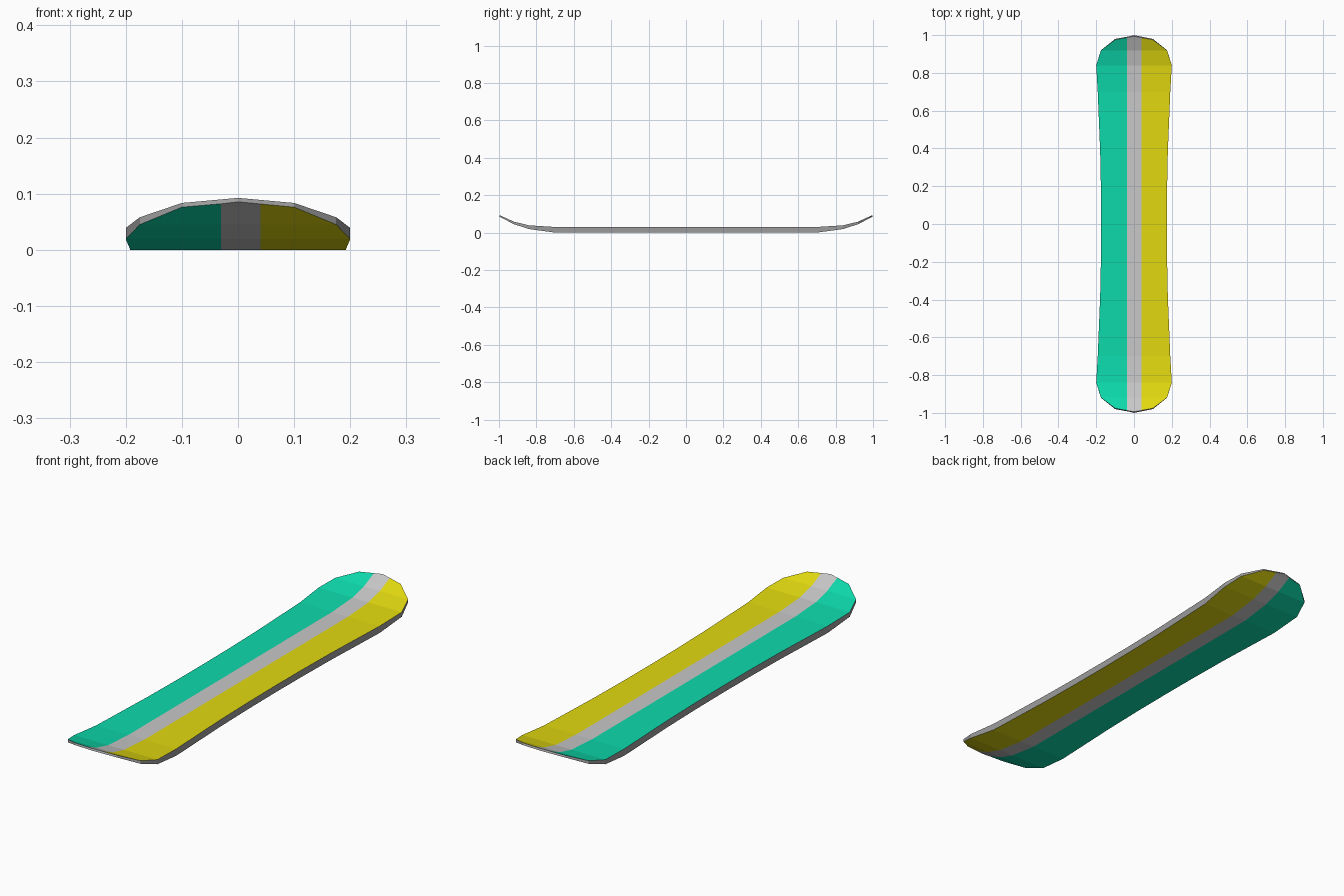
import bpy, bmesh

if "Cube" in bpy.data.objects:
    bpy.data.objects.remove(bpy.data.objects["Cube"])

# Half outline: y, half width, underside height, thickness
STATIONS = [(0, 0.174, 0, 0.03), (0.18, 0.175, 0, 0.03), (0.38, 0.179, 0, 0.03),
            (0.7, 0.192, 0, 0.03), (0.84, 0.2, 0.019, 0.02), (0.92, 0.175, 0.045, 0.013),
            (0.98, 0.1, 0.076, 0.0075), (1.0, 0.0, 0.0855, 0.007)]
STRIPE = (-0.037, 0.04)


def profile(y):
    """Underside height and thickness at a distance from the middle."""
    y = min(abs(y), 1.0)
    for a, b in zip(STATIONS, STATIONS[1:]):
        if y <= b[0] + 1e-6:
            t = (y - a[0]) / (b[0] - a[0])
            return a[2] + t * (b[2] - a[2]), a[3] + t * (b[3] - a[3])


def material(name, rgb):
    m = bpy.data.materials.new(name)
    m.diffuse_color = (*rgb, 1)
    m.use_nodes = True
    m.node_tree.nodes["Principled BSDF"].inputs["Base Color"].default_value = m.diffuse_color
    return m


# Flat outline of the deck, mirrored to all four quarters
quarter = [(s[1], s[0]) for s in STATIONS]
right = [(x, -y) for x, y in reversed(quarter[1:])] + quarter
left = [(-x, -y) for x, y in right[1:-1]]
bm = bmesh.new()
bm.faces.new([bm.verts.new((x, y, 0)) for x, y in right + left])

# Cut along the stripe borders and across each bend
cuts = [((x, 0, 0), (1, 0, 0)) for x in STRIPE]
cuts += [((0, sgn * s[0], 0), (0, 1, 0)) for s in STATIONS[:-1] for sgn in (-1, 1)]
for co, no in cuts:
    bmesh.ops.bisect_plane(bm, geom=bm.verts[:] + bm.edges[:] + bm.faces[:],
                           plane_co=co, plane_no=no, dist=1e-5)

# Thicken, then bend nose and tail upward
under = bm.verts[:]
ext = bmesh.ops.extrude_face_region(bm, geom=bm.faces[:], use_keep_orig=True)
upper = [v for v in ext["geom"] if isinstance(v, bmesh.types.BMVert)]
for v in upper:
    low, thick = profile(v.co.y)
    v.co.z = low + thick
    if abs(v.co.y) > 0.9:
        v.co.y *= 1 - 0.006 * (abs(v.co.y) - 0.9) / 0.1
for v in under:
    v.co.z = profile(v.co.y)[0]
    if abs(v.co.x - STRIPE[0]) < 1e-4:
        v.co.x = -0.03
bmesh.ops.recalc_face_normals(bm, faces=bm.faces[:])

# Colours: edge wall, then left / stripe / right on deck and base
upper_set, under_set = set(upper), set(under)
for f in bm.faces:
    x = f.calc_center_median().x
    if any(v in upper_set for v in f.verts) and any(v in under_set for v in f.verts):
        f.material_index = 3
    elif x < -0.034:
        f.material_index = 0
    elif x > 0.0401:
        f.material_index = 1
    else:
        f.material_index = 2

mesh = bpy.data.meshes.new("snowboard_deck")
bm.to_mesh(mesh)
bm.free()
for name, rgb in (("teal", (0.004, 0.70, 0.41)), ("yellow", (0.76, 0.70, 0.005)),
                  ("light grey stripe", (0.58, 0.58, 0.58)), ("edge grey", (0.33, 0.33, 0.33))):
    mesh.materials.append(material(name, rgb))
deck = bpy.data.objects.new("snowboard_deck", mesh)
bpy.context.collection.objects.link(deck)
